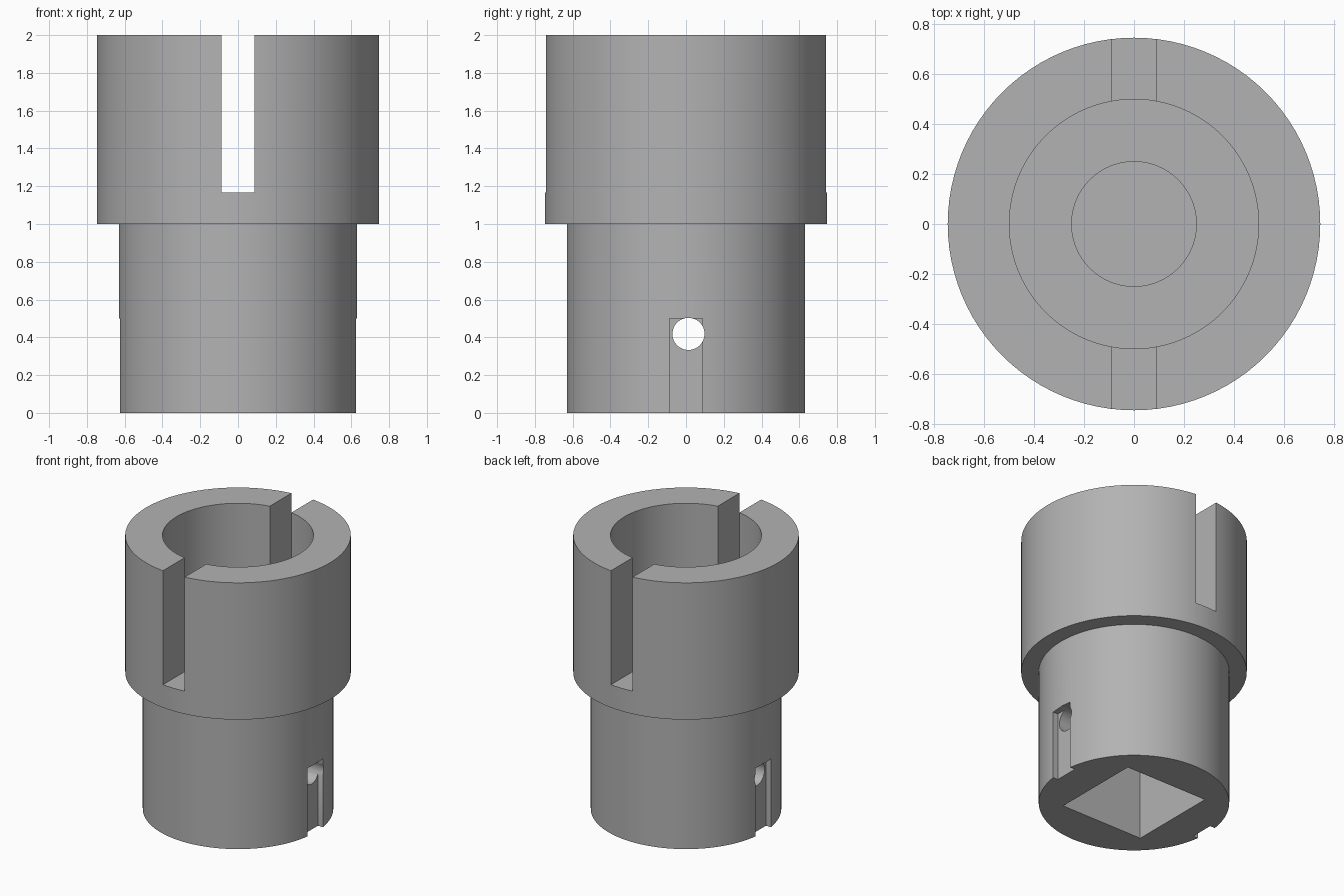
import bpy
import bmesh
import math
from mathutils import Matrix, Vector

old = bpy.data.objects.get("Cube")
if old:
    bpy.data.objects.remove(old, do_unlink=True)

grey = bpy.data.materials.new("plain grey")
grey.use_nodes = True
colour = (0.45, 0.45, 0.45, 1)
grey.diffuse_color = colour
grey.node_tree.nodes["Principled BSDF"].inputs["Base Color"].default_value = colour

SEGMENTS = 96


def make_object(name, bm):
    bmesh.ops.recalc_face_normals(bm, faces=bm.faces)
    mesh = bpy.data.meshes.new(name)
    bm.to_mesh(mesh)
    bm.free()
    mesh.materials.append(grey)
    obj = bpy.data.objects.new(name, mesh)
    bpy.context.collection.objects.link(obj)
    return obj


def lathe(name, profile):
    """Spin a radius/height profile around the z axis."""
    bm = bmesh.new()
    verts = [bm.verts.new((r, 0, z)) for r, z in profile]
    edges = [bm.edges.new(pair) for pair in zip(verts, verts[1:])]
    bmesh.ops.spin(bm, geom=verts + edges, axis=(0, 0, 1), cent=(0, 0, 0),
                   angle=math.tau, steps=SEGMENTS, use_duplicate=False)
    bmesh.ops.remove_doubles(bm, verts=bm.verts, dist=1e-4)
    return make_object(name, bm)


def box(name, low, high):
    low, high = Vector(low), Vector(high)
    bm = bmesh.new()
    bmesh.ops.create_cube(bm, size=1, matrix=Matrix.Translation((low + high) / 2)
                          @ Matrix.Diagonal((high - low).to_4d()))
    return make_object(name, bm)


def cross_pin(name, y, z, radius):
    bm = bmesh.new()
    bmesh.ops.create_cone(bm, cap_ends=True, segments=48, radius1=radius,
                          radius2=radius, depth=2,
                          matrix=Matrix.Translation((0, y, z))
                          @ Matrix.Rotation(math.pi / 2, 4, "Y"))
    return make_object(name, bm)


# Stepped body with the wide bore and the small round recess in its floor
body = lathe("socket_body", [
    (0, 0), (0.631, 0), (0.631, 1), (0.747, 1), (0.747, 2),
    (0.5, 2), (0.5, 1), (0.25, 1), (0.25, 0.88), (0, 0.88)])

# Top slots, square drive hole, side grooves and cross hole
SLOT = 0.0875
cutters = [
    box("top_slot_cutter", (-SLOT, -1, 1.167), (SLOT, 1, 2.2)),
    box("square_drive_cutter", (-0.333, -0.333, -0.2), (0.333, 0.333, 0.7)),
    cross_pin("cross_hole_cutter", 0.013, 0.418, 0.085),
]
for side in (-1, 1):
    xs = sorted((side * 0.585, side * 0.8))
    cutters.append(box("side_groove_cutter", (xs[0], -SLOT, -0.2), (xs[1], SLOT, 0.5)))

for cutter in cutters:
    cutter.hide_render = True
    cut = body.modifiers.new(cutter.name, "BOOLEAN")
    cut.operation = "DIFFERENCE"
    cut.solver = "EXACT"
    cut.object = cutter

# Bake the cuts and discard the cutters
bpy.context.view_layer.update()
baked = bpy.data.meshes.new_from_object(
    body.evaluated_get(bpy.context.evaluated_depsgraph_get()))
body.modifiers.clear()
body.data = baked
for cutter in cutters:
    bpy.data.objects.remove(cutter, do_unlink=True)
baked.materials.clear()
baked.materials.append(grey)
for face in baked.polygons:
    face.material_index = 0

bpy.ops.object.select_all(action="DESELECT")
body.select_set(True)
bpy.context.view_layer.objects.active = body
bpy.ops.object.shade_smooth_by_angle(angle=math.radians(30))
